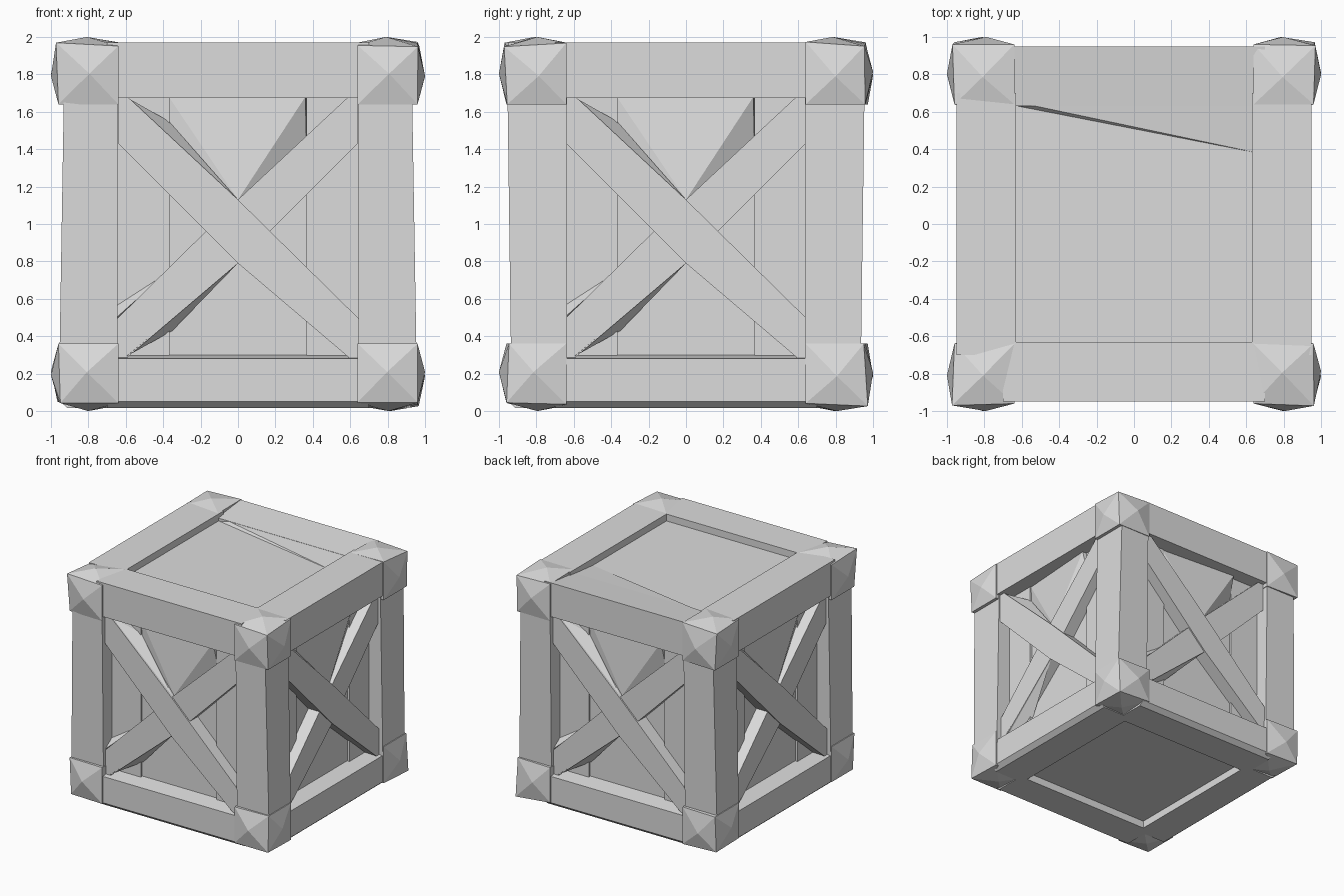
import bpy, bmesh, math, random
from mathutils import Matrix, Vector

if "Cube" in bpy.data.objects:
    bpy.data.objects.remove(bpy.data.objects["Cube"])

random.seed(4)
grey = bpy.data.materials.new("pale grey")
grey.diffuse_color = (0.72, 0.72, 0.72, 1)
grey.use_nodes = True
grey.node_tree.nodes["Principled BSDF"].inputs["Base Color"].default_value = grey.diffuse_color


def hull(name, pts, turn=0):
    """Flat-faced convex part around the points, turned about z in quarter turns."""
    bm = bmesh.new()
    rot = Matrix.Rotation(turn * math.pi / 2, 3, 'Z')
    for p in pts:
        bm.verts.new(rot @ Vector(p))
    res = bmesh.ops.convex_hull(bm, input=bm.verts)
    loose = [g for g in res["geom_interior"] if isinstance(g, bmesh.types.BMVert)]
    bmesh.ops.delete(bm, geom=loose, context='VERTS')
    bmesh.ops.recalc_face_normals(bm, faces=bm.faces)
    me = bpy.data.meshes.new(name)
    bm.to_mesh(me)
    bm.free()
    me.materials.append(grey)
    ob = bpy.data.objects.new(name, me)
    bpy.context.collection.objects.link(ob)
    return ob


def box(name, x0, x1, y0, y1, z0, z1, turn=0):
    return hull(name, [(x, y, z) for x in (x0, x1) for y in (y0, y1)
                       for z in (z0, z1)], turn)


# Recessed inner box
box("inner_box", -.8, .8, -.8, .8, .08, 1.91)

# Slope on the lid, running down from the back rail
hull("lid_slope", [(-.62, .65, 1.935), (.66, .65, 1.935), (.66, .38, 1.91),
                   (-.62, .63, 1.91), (-.62, .65, 1.88), (.66, .65, 1.88)])

# Upright posts, leaning slightly
for sx in (-1, 1):
    for sy in (-1, 1):
        hull("corner_post",
             [(sx * x, sy * y, z) for z, xo, yo in ((.25, .955, .935), (1.75, .93, .955))
              for x in (.645, xo) for y in (.635, yo)])

# Corner caps: blocks with a raised point on each outer face
for sx in (-1, 1):
    for sy in (-1, 1):
        for sz in (-1, 1):
            j = lambda: random.uniform(-.015, .015)
            lo, hi, mid = .64, .96, .8
            pts = [(lo, lo, lo), (hi, lo, lo), (lo, hi, lo), (lo, lo, hi + .01),
                   (hi, hi + j(), lo), (hi, lo, hi + j()), (lo, hi, hi + j()),
                   (hi + j(), hi + j(), hi + j())]
            pts += [(1, mid + j(), mid + j()), (mid + j(), 1, mid + j()),
                    (mid + j(), mid + j(), 1)]
            hull("corner_cap", [(sx * a, sy * b, 1 + sz * c) for a, b, c in pts])

# Outline of a diagonal brace, from upper left to lower right
BRACE = [(-.59, 1.68), (-.64, 1.68), (-.64, 1.43), (0, .79), (.6, .28),
         (.65, .28), (.65, .49), (0, 1.13)]

for t in range(4):
    # Top rail; the back one slopes inward to the lid
    inner = 1.935 if t == 2 else 1.97
    hull("top_rail", [(x, y, z) for x in (-.7, .7) for y, z in
                      ((-.95, 1.675), (-.95, 1.97), (-.63, inner), (-.63, 1.675))], t)
    # Bottom rail with a bevelled lower edge
    hull("bottom_rail", [(x, y, z) for x in (-.7, .7) for y, z in
                         ((-.95, .05), (-.95, .28), (-.8, .3), (-.63, .3),
                          (-.63, .015), (-.91, .015))], t)

    # Outer planks of the side panel, leaving the middle plank lower
    for x0, x1 in ((-.66, -.365), (.365, .66)):
        box("side_plank", x0, x1, -.82, -.7, .2, 1.75, t)

    # Crossed braces
    for s, front in ((1, -.92), (-1, -.908)):
        hull("diagonal_brace", [(s * x, y, z) for x, z in BRACE
                                for y in (front, -.78)], t)

    # Middle plank bulging toward the crossing, with a ramp down on its right
    hull("upper_ramp", [(0, -.88, 1.13), (.36, -.86, 1.68), (.365, -.8, 1.45),
                        (.365, -.8, 1.68), (-.37, -.81, 1.68), (-.37, -.8, 1.45),
                        (0, -.79, 1.1)], t)

    # Sloping wedges where braces meet the rails
    hull("upper_left_wedge", [(0, -.9, 1.13), (-.37, -.81, 1.55), (-.6, -.92, 1.68),
                              (-.6, -.79, 1.68), (-.37, -.79, 1.4)], t)
    hull("lower_wedge", [(0, -.9, .79), (-.35, -.8, .43), (-.6, -.91, .29),
                         (-.6, -.79, .29), (-.35, -.79, .5)], t)
    hull("left_wedge", [(-.65, -.91, .5), (-.37, -.81, .75), (-.65, -.81, .57),
                        (-.65, -.79, .45)], t)
